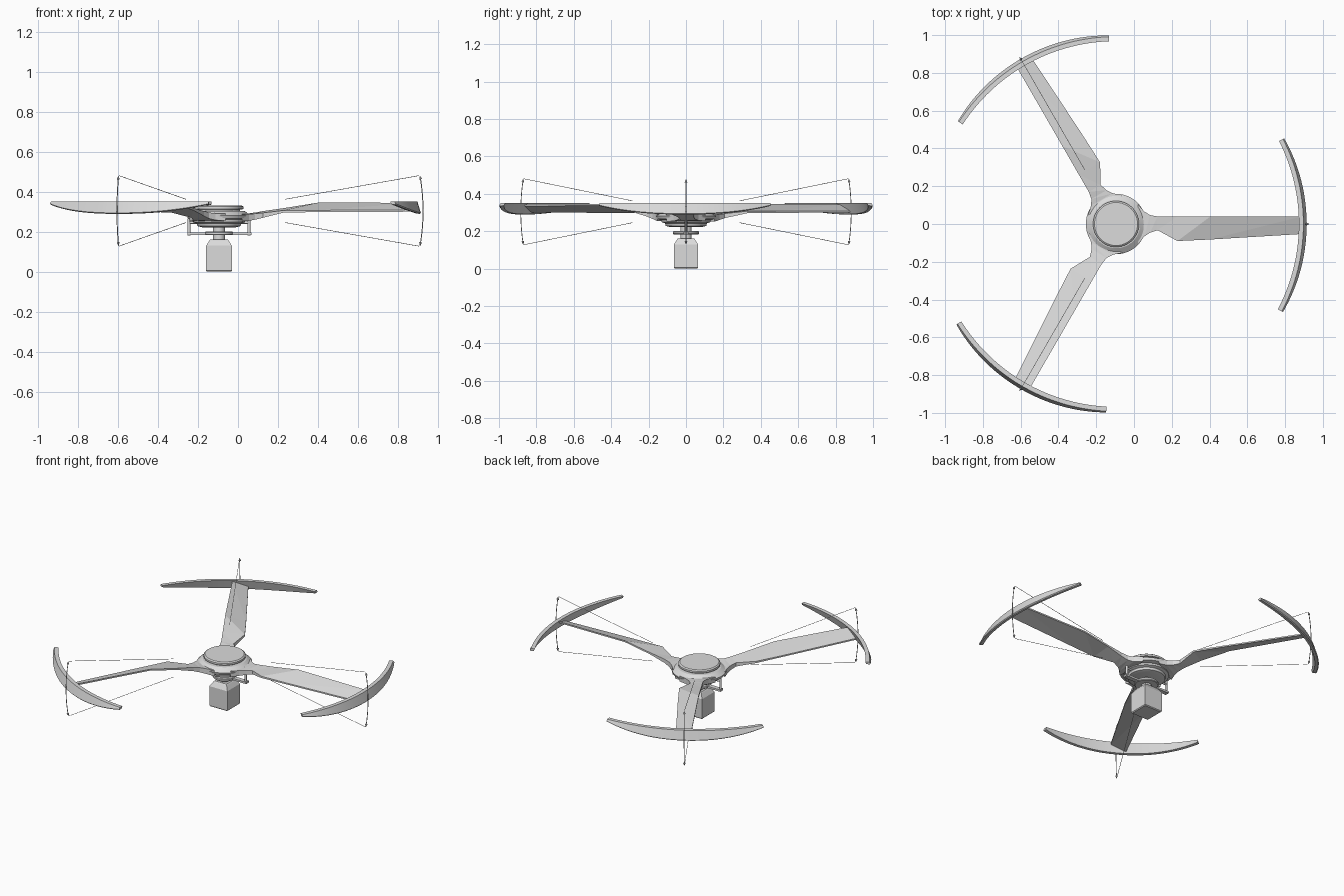
import bpy, bmesh, math
from mathutils import Matrix, Vector

if "Cube" in bpy.data.objects:
    bpy.data.objects.remove(bpy.data.objects["Cube"])

HUB = Matrix.Translation((-0.095, 0, 0))


def material(name, v):
    m = bpy.data.materials.new(name)
    m.diffuse_color = (v, v, v, 1)
    m.use_nodes = True
    m.node_tree.nodes["Principled BSDF"].inputs["Base Color"].default_value = m.diffuse_color
    return m


GREY = material("light_grey", 0.71)


def finish(bm, name, angle=0.0, smooth=None):
    """Turn the mesh about the hub axis, place it and make an object."""
    bmesh.ops.recalc_face_normals(bm, faces=bm.faces[:])
    bm.transform(HUB @ Matrix.Rotation(angle, 4, 'Z'))
    me = bpy.data.meshes.new(name)
    bm.to_mesh(me)
    bm.free()
    me.materials.append(GREY)
    ob = bpy.data.objects.new(name, me)
    bpy.context.collection.objects.link(ob)
    if smooth:
        bpy.ops.object.select_all(action='DESELECT')
        ob.select_set(True)
        bpy.context.view_layer.objects.active = ob
        bpy.ops.object.shade_smooth_by_angle(angle=math.radians(smooth))
    return ob


def loft(bm, sections, diagonal=False):
    """Skin equal-length closed sections and cap both ends."""
    rings = [[bm.verts.new(p) for p in s] for s in sections]
    n = len(rings[0])
    for a, b in zip(rings, rings[1:]):
        for i in range(n):
            j = (i + 1) % n
            if diagonal and i in (0, 2):
                # split each face from the low edge to the next high edge
                if i == 0:
                    bm.faces.new((a[0], a[1], b[0]))
                    bm.faces.new((a[1], b[1], b[0]))
                else:
                    bm.faces.new((a[2], a[3], b[3]))
                    bm.faces.new((a[2], b[3], b[2]))
            else:
                bm.faces.new((a[i], a[j], b[j], b[i]))
    bm.faces.new(rings[0])
    bm.faces.new(rings[-1])


def lathe(name, profile, segs=48):
    bm = bmesh.new()
    loft(bm, [[(r * math.cos(2 * math.pi * k / segs), r * math.sin(2 * math.pi * k / segs), z)
               for k in range(segs)] for r, z in profile])
    return finish(bm, name, smooth=25)


def box(name, x, y, z):
    bm = bmesh.new()
    loft(bm, [[(x[0], y[0], h), (x[1], y[0], h), (x[1], y[1], h), (x[0], y[1], h)] for h in z])
    return finish(bm, name)


def rod(bm, a, b, r1, r2, segs=6):
    a, b = Vector(a), Vector(b)
    d = b - a
    m = Matrix.Translation((a + b) / 2) @ d.to_track_quat('Z', 'Y').to_matrix().to_4x4()
    bmesh.ops.create_cone(bm, cap_ends=True, segments=segs, radius1=r1, radius2=r2,
                          depth=d.length, matrix=m)


# hub body, cap, lower housing, shaft and control disc
lathe("hub_flange", [(0.11, 0.255), (0.155, 0.266), (0.16, 0.281), (0.128, 0.303), (0.1, 0.303)])
lathe("hub_cap", [(0.105, 0.29), (0.105, 0.310), (0.122, 0.313), (0.122, 0.325), (0.114, 0.331)])
lathe("lower_housing", [(0.085, 0.222), (0.108, 0.228), (0.112, 0.242), (0.13, 0.248), (0.13, 0.262)])
lathe("shaft", [(0.03, 0.14), (0.03, 0.23)], 24)
lathe("control_disc", [(0.066, 0.183), (0.07, 0.187), (0.07, 0.197), (0.066, 0.2)])

# control arm and its two links
box("control_arm", (-0.158, 0.163), (-0.014, 0.014), (0.184, 0.196))
for side, s in (("left", -1), ("right", 1)):
    bm = bmesh.new()
    rod(bm, (s * 0.15, 0, 0.182), (s * 0.15, 0, 0.265), 0.007, 0.007, 10)
    rod(bm, (s * 0.15, 0, 0.245), (s * 0.10, 0, 0.245), 0.006, 0.006, 10)
    finish(bm, "control_link_" + side, smooth=40)

# motor box with sloped shoulders
bm = bmesh.new()
loft(bm, [[(sx * w, sy * w, z) for sx, sy in ((-1, -1), (1, -1), (1, 1), (-1, 1))]
          for w, z in ((0.059, 0), (0.064, 0.005), (0.064, 0.130), (0.047, 0.157), (0.042, 0.162))])
finish(bm, "motor_box")

# blade stations: radius, high edge y/z, low edge y/z, thickness
BLADE = [
    (0.115, 0.105, 0.290, -0.105, 0.288, 0.036),
    (0.150, 0.066, 0.292, -0.066, 0.288, 0.034),
    (0.180, 0.047, 0.296, -0.046, 0.290, 0.030),
    (0.220, 0.040, 0.303, -0.033, 0.294, 0.024),
    (0.325, 0.040, 0.318, -0.090, 0.307, 0.011),
    (0.500, 0.040, 0.346, -0.082, 0.307, 0.009),
    (0.982, 0.040, 0.344, -0.053, 0.309, 0.009),
]

for n in range(3):
    ang = n * 2 * math.pi / 3

    # twisted blade
    bm = bmesh.new()
    loft(bm, [[(r, ya, za), (r, yb, zb), (r, yb, zb - t), (r, ya, za - t)]
              for r, ya, za, yb, zb, t in BLADE], diagonal=True)
    finish(bm, f"blade_{n + 1}", angle=ang)

    # curved tip plate, deepest in the middle and leaning out at the bottom
    bm = bmesh.new()
    sections = []
    for k in range(33):
        t = -1 + k / 16
        a = math.radians(-0.4 + 27.4 * t)
        f = 1 - abs(t) ** 2.2
        zb = 0.335 - 0.046 * f
        pts = ((0.968, 0.350), (0.992, 0.350), (0.999 + 0.010 * f, zb + 0.005),
               (0.994 + 0.010 * f, zb), (0.974 + 0.014 * f, zb + 0.002))
        sections.append([(r * math.cos(a), r * math.sin(a), z) for r, z in pts])
    loft(bm, sections)
    finish(bm, f"tip_plate_{n + 1}", angle=ang, smooth=25)

    # flapping range marker: two rays and a double-headed arc
    def polar(radius, deg):
        d = math.radians(deg)
        return (radius * math.cos(d), 0, 0.304 + radius * math.sin(d))

    bm = bmesh.new()
    for s in (-1, 1):
        rod(bm, polar(0.335, 10 * s), polar(1.015, 10 * s), 0.0014, 0.0014)
        rod(bm, polar(1.02, 8.9 * s), polar(1.02, 10 * s), 0.0075, 0.0, 8)
    for k in range(12):
        rod(bm, polar(1.02, -9 + 1.5 * k), polar(1.02, -7.5 + 1.5 * k), 0.0024, 0.0024)
    finish(bm, f"flap_marker_{n + 1}", angle=ang)
